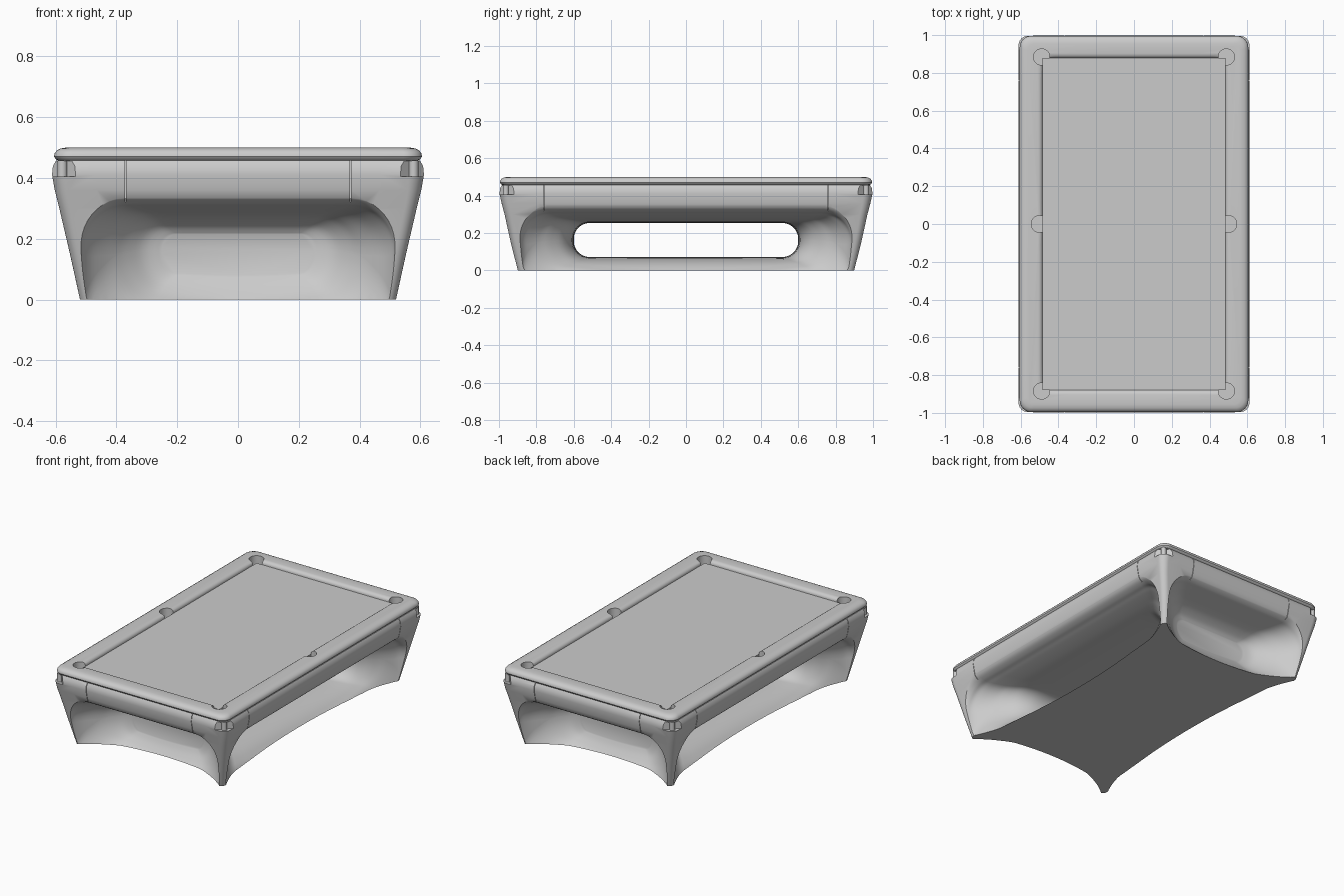
import bpy, bmesh, math
from mathutils import Matrix, Vector

if "Cube" in bpy.data.objects:
    bpy.data.objects.remove(bpy.data.objects["Cube"])


def new_object(name, bm):
    bmesh.ops.recalc_face_normals(bm, faces=bm.faces)
    me = bpy.data.meshes.new(name)
    bm.to_mesh(me)
    bm.free()
    ob = bpy.data.objects.new(name, me)
    bpy.context.collection.objects.link(ob)
    return ob


def rounded_rect(a0, a1, b0, b1, r, n=10, m=12):
    # n steps per corner, m steps along each straight edge
    r = min(r, (a1 - a0) * .49, (b1 - b0) * .49)
    arcs = []
    for k, (a, b) in enumerate([(a1 - r, b1 - r), (a0 + r, b1 - r),
                                (a0 + r, b0 + r), (a1 - r, b0 + r)]):
        ts = [math.pi / 2 * (k + i / n) for i in range(n + 1)]
        arcs.append([Vector((a + r * math.cos(t), b + r * math.sin(t))) for t in ts])
    pts = []
    for k in range(4):
        p, q = arcs[k][-1], arcs[(k + 1) % 4][0]
        pts += arcs[k] + [p.lerp(q, i / m) for i in range(1, m)]
    return pts


def smooth_rows(rows, sub=4):
    # Catmull-Rom interpolation between the section rows
    out = []
    for i in range(len(rows) - 1):
        p0, p1, p2, p3 = (rows[max(0, min(len(rows) - 1, i + k))] for k in (-1, 0, 1, 2))
        for s in range(sub):
            t = s / sub
            out.append([.5 * (2 * b + (c - a) * t + (2 * a - 5 * b + 4 * c - d) * t * t
                              + (3 * b - a - 3 * c + d) * t ** 3)
                        for a, b, c, d in zip(p0, p1, p2, p3)])
    return out + [list(rows[-1])]


def loft(name, sections, place):
    # sections: (position, a0, a1, b0, b1, radius)
    bm = bmesh.new()
    rings = [[bm.verts.new(place(s[0], a, b)) for a, b in rounded_rect(*s[1:])]
             for s in sections]
    for r0, r1 in zip(rings, rings[1:]):
        for i in range(len(r0)):
            j = (i + 1) % len(r0)
            bm.faces.new((r0[i], r0[j], r1[j], r1[i]))
    bm.faces.new(rings[0])
    bm.faces.new(rings[-1])
    return new_object(name, bm)


def z_loft(name, rows):
    return loft(name, [(z, -x, x, -y, y, r) for z, x, y, r in rows],
                lambda t, a, b: (a, b, t))


def sag(a, b, width, depth):
    # lowers the floor of a cove towards its middle, so the foot edge is concave
    low = max(0, min(1, (.16 - b) / .1))
    return b - depth * low * max(0, 1 - (a / width) ** 2)


def cut(ob, cutter):
    m = ob.modifiers.new("cut", 'BOOLEAN')
    m.operation, m.solver, m.object = 'DIFFERENCE', 'EXACT', cutter
    bpy.context.view_layer.objects.active = ob
    bpy.ops.object.modifier_apply(modifier=m.name)


def box(bm, loc, size, angle=0):
    bmesh.ops.create_cube(bm, size=1, matrix=Matrix.Translation(loc)
                          @ Matrix.Rotation(angle, 4, 'Z') @ Matrix.Diagonal((*size, 1)))


def cylinder(bm, loc, r, h, n=32):
    bmesh.ops.create_cone(bm, cap_ends=True, segments=n, radius1=r, radius2=r, depth=h,
                          matrix=Matrix.Translation(loc))


CORNERS = [(sx, sy) for sx in (-1, 1) for sy in (-1, 1)]
cutters = []

# Tapered body with flared leg corners
body = z_loft("table_body", [(0, .52, .90, .03), (.15, .553, .937, .035), (.3, .588, .97, .04),
                             (.36, .603, .986, .045), (.41, .612, .997, .05),
                             (.44, .609, .994, .05), (.458, .598, .983, .05)])

# Flared tunnel through the long sides: |x|, half width, bottom, top, radius
side = [(.65, .95, -.32, .42, .17), (.61, .925, -.30, .365, .17), (.59, .91, -.26, .332, .17),
        (.56, .89, -.20, .314, .16), (.53, .875, -.13, .305, .15), (.5, .85, -.06, .295, .15),
        (.45, .79, .02, .282, .13), (.40, .72, .052, .272, .11), (.33, .65, .066, .263, .095),
        (.22, .61, .07, .257, .088), (0, .60, .072, .254, .085)]
full = [(x, -w, w, b, t, r) for x, w, b, t, r in smooth_rows(side)]
full += [(-s[0], *s[1:]) for s in full[-2::-1]]
cutters.append(loft("tunnel_cutter", full,
                    lambda t, a, b: (t, a, sag(a, b, .8, .05 * min(1, (t / .42) ** 4)))))

# Scooped coves at both ends: |y|, half width, bottom, top, radius
end = [(1.03, .56, -.32, .41, .16), (1.0, .545, -.30, .365, .16), (.98, .535, -.27, .335, .16),
       (.95, .52, -.22, .316, .15), (.92, .51, -.17, .308, .15), (.88, .485, -.10, .299, .15),
       (.84, .45, -.04, .29, .14), (.80, .41, .01, .28, .13), (.76, .365, .05, .265, .105),
       (.72, .31, .085, .24, .075), (.70, .25, .11, .215, .05)]
rows = [(y, -w, w, b, t, r) for y, w, b, t, r in smooth_rows(end)]
for s in (-1, 1):
    cutters.append(loft("cove_cutter", rows, lambda t, a, b: (a, s * t, sag(a, b, .46, .06))))

# Apron seams and corner notches
bm = bmesh.new()
for sx, sy in CORNERS:
    box(bm, (sx * .37, sy * .99, .38), (.003, .06, .18))
    box(bm, (sx * .605, sy * .76, .38), (.06, .003, .18))
    box(bm, (sx * .612, sy * .997, .43), (.11, .13, .05), sx * sy * math.pi / 4)
cutters.append(new_object("notch_cutter", bm))

# Pocket holes
bm = bmesh.new()
for sx, sy in CORNERS:
    cylinder(bm, (sx * .489, sy * .884, .50), .043, .14)
for sx in (-1, 1):
    cylinder(bm, (sx * .5, 0, .50), .044, .14)
pockets = new_object("pocket_cutter", bm)
for c in cutters + [pockets]:
    cut(body, c)

# Rounded cushion rail
rail = z_loft("cushion_rail", [(.457, .590, .980, .05), (.461, .599, .989, .055),
                               (.470, .605, .995, .06), (.480, .604, .994, .06),
                               (.490, .597, .987, .055), (.497, .584, .974, .05),
                               (.500, .565, .955, .04)])
opening = z_loft("opening_cutter", [(.44, .484, .879, .004), (.482, .484, .879, .004),
                                    (.491, .488, .883, .005), (.4975, .497, .892, .008),
                                    (.502, .516, .911, .012)])
cut(rail, opening)
cut(rail, pockets)

# Playing bed
bm = bmesh.new()
box(bm, (0, 0, .463), (.968, 1.758, .026))
bed = new_object("playing_bed", bm)

# Corner posts inside the notches
bm = bmesh.new()
for sx, sy in CORNERS:
    cylinder(bm, (sx * .578, sy * .963, .43), .016, .056, 16)
posts = new_object("corner_posts", bm)

# Triangular corner plates
bm = bmesh.new()
for sx, sy in CORNERS:
    d = Vector((sx, sy, 0)).normalized()
    t = Vector((-d.y, d.x, 0))
    c = Vector((sx * .574, sy * .958, 0))
    tri = [(-.036, .404, .016), (.036, .404, .016), (.010, .36, .014),
           (0, .30, 0), (-.010, .36, .014)]
    outer = [bm.verts.new(c + t * w + d * o + Vector((0, 0, z))) for w, z, o in tri]
    inner = [bm.verts.new(v.co - d * .03) for v in outer]
    bm.faces.new(outer)
    bm.faces.new(inner[::-1])
    for i in range(5):
        j = (i + 1) % 5
        bm.faces.new((outer[i], outer[j], inner[j], inner[i]))
plates = new_object("corner_plates", bm)

# Remove helpers and shade
for c in cutters + [pockets, opening]:
    bpy.data.objects.remove(c, do_unlink=True)
for ob in (body, rail, bed, posts):
    bpy.ops.object.select_all(action='DESELECT')
    ob.select_set(True)
    bpy.context.view_layer.objects.active = ob
    bpy.ops.object.shade_smooth_by_angle(angle=math.radians(35))
